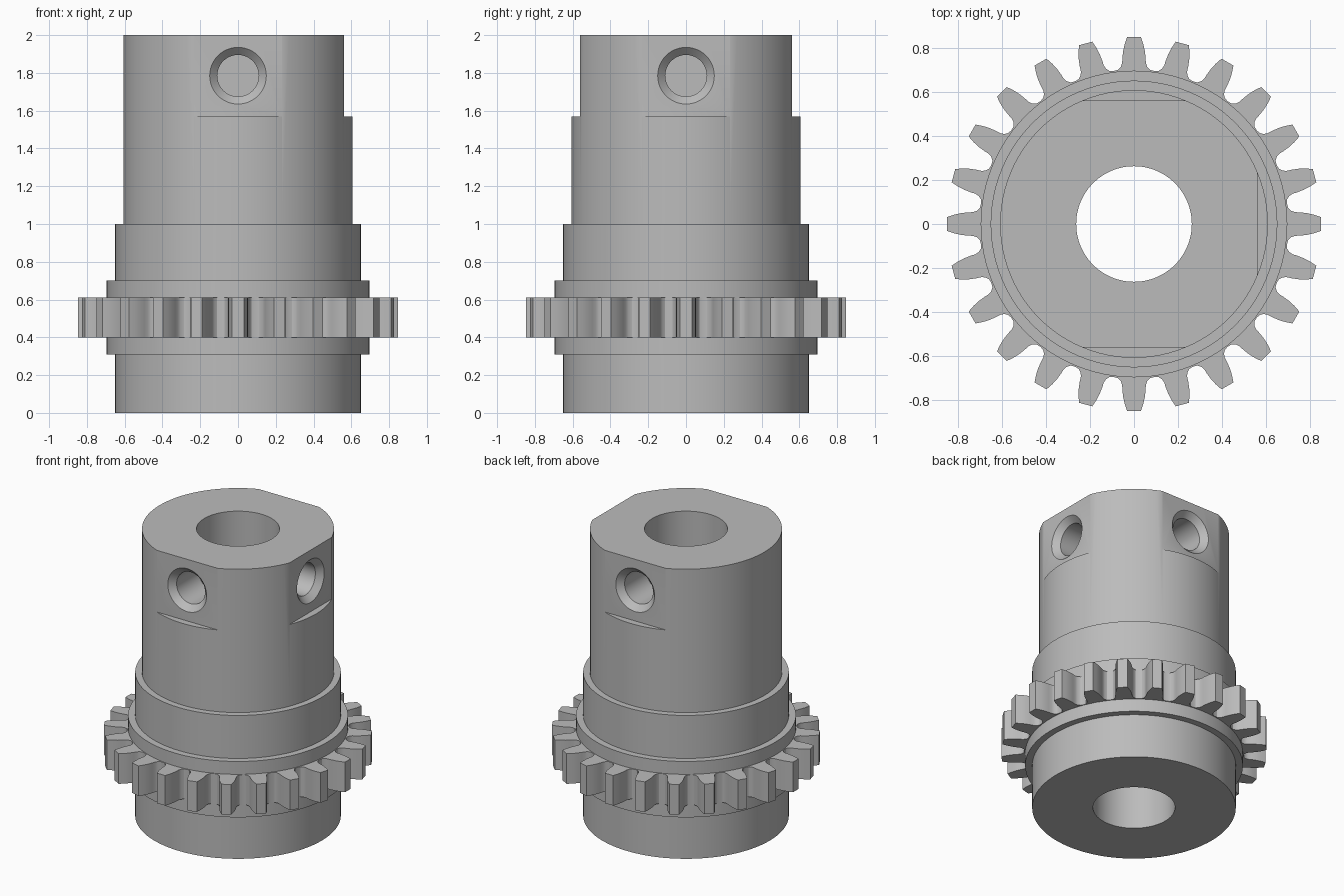
import bpy, bmesh
from math import sin, cos, pi, radians
from mathutils import Matrix

old = bpy.data.objects.get("Cube")
if old:
    bpy.data.objects.remove(old, do_unlink=True)

steel = bpy.data.materials.new("grey_steel")
steel.use_nodes = True
grey = (0.5, 0.5, 0.5, 1)
steel.diffuse_color = grey
steel.node_tree.nodes["Principled BSDF"].inputs["Base Color"].default_value = grey


def finish(name, bm):
    """Turn a bmesh into a named, coloured object."""
    bmesh.ops.remove_doubles(bm, verts=bm.verts, dist=1e-5)
    bmesh.ops.recalc_face_normals(bm, faces=bm.faces)
    mesh = bpy.data.meshes.new(name)
    bm.to_mesh(mesh)
    bm.free()
    mesh.materials.append(steel)
    obj = bpy.data.objects.new(name, mesh)
    bpy.context.collection.objects.link(obj)
    return obj


def bridge(bm, rings):
    """Join a closed sequence of vertex rings with quads."""
    for a, b in zip(rings, rings[1:] + rings[:1]):
        for i in range(len(a)):
            j = (i + 1) % len(a)
            bm.faces.new((a[i], a[j], b[j], b[i]))


def lathe(name, profile, steps):
    """Revolve a closed (radius, height) profile around z."""
    bm = bmesh.new()
    turn = 2 * pi / steps
    rings = [[bm.verts.new((r * cos(i * turn), r * sin(i * turn), z))
              for i in range(steps)] for r, z in profile]
    bridge(bm, rings)
    return finish(name, bm)


def cut(target, cutter):
    cutter.hide_render = True
    mod = target.modifiers.new("cut", "BOOLEAN")
    mod.operation, mod.solver, mod.object = "DIFFERENCE", "EXACT", cutter
    bpy.context.view_layer.objects.active = target
    bpy.ops.object.modifier_apply(modifier=mod.name)
    bpy.data.objects.remove(cutter, do_unlink=True)


# Stepped hub with a central bore
BORE, HUB, COLLAR, SLEEVE = 0.262, 0.65, 0.695, 0.607
hub = lathe("hub", [(BORE, 0), (HUB, 0), (HUB, 0.31), (COLLAR, 0.31),
                    (COLLAR, 0.7), (HUB, 0.7), (HUB, 1), (SLEEVE, 1),
                    (SLEEVE, 2), (BORE, 2)], 96)

# Three flats, each with a countersunk blind screw hole
FLAT, FLAT_BASE, HOLE_Z = 0.56, 1.57, 1.785
for angle in (-90, 0, 90):
    spin = Matrix.Rotation(radians(angle), 4, "Z")

    bm = bmesh.new()
    bmesh.ops.create_cube(bm, size=1)
    place = spin @ Matrix.Translation((FLAT + 0.5, 0, FLAT_BASE + 0.5))
    bmesh.ops.transform(bm, matrix=place, verts=bm.verts)
    cut(hub, finish("flat_cutter", bm))

    drill = lathe("hole_cutter", [(0, 0.28), (0.11, 0.28), (0.11, FLAT - 0.04),
                                  (0.15, FLAT), (0.19, FLAT + 0.04), (0, FLAT + 0.04)], 48)
    drill.data.transform(spin @ Matrix.Translation((0, 0, HOLE_Z))
                         @ Matrix.Rotation(pi / 2, 4, "Y"))
    cut(hub, drill)

# Toothed ring: half a tooth as (degrees from its middle, radius)
TEETH = 24
half = [(2.1, 0.848), (3.0, 0.815), (3.6, 0.785), (4.0, 0.755), (4.2, 0.732),
        (4.8, 0.715), (5.9, 0.703)]
tooth = [(-a, r) for a, r in reversed(half)] + half + [(7.5, 0.7)]
outline = [(radians(a + i * 360 / TEETH), r) for i in range(TEETH) for a, r in tooth]
bm = bmesh.new()


def gear_ring(z, inner):
    return [bm.verts.new(((inner or r) * cos(a), (inner or r) * sin(a), z))
            for a, r in outline]


bridge(bm, [gear_ring(0.4, 0.67), gear_ring(0.4, None),
            gear_ring(0.61, None), gear_ring(0.61, 0.67)])
gear = finish("gear_ring", bm)

# Smooth round walls, crisp machined edges
bpy.ops.object.select_all(action="DESELECT")
for obj in (hub, gear):
    obj.select_set(True)
bpy.context.view_layer.objects.active = hub
bpy.ops.object.shade_smooth_by_angle(angle=radians(28))
